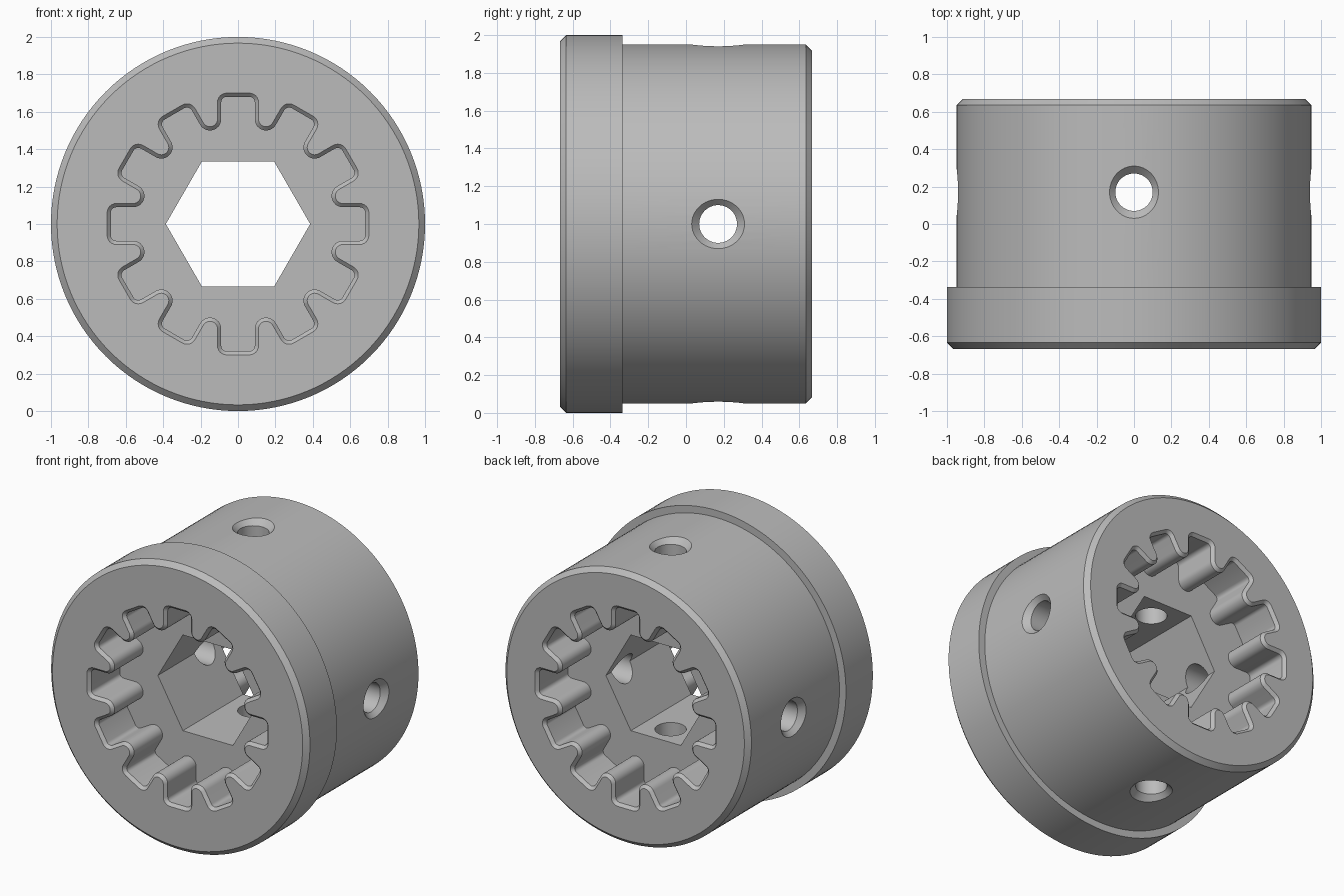
import bpy, bmesh, math
from math import sin, cos, pi

cube = bpy.data.objects.get("Cube")
if cube:
    bpy.data.objects.remove(cube, do_unlink=True)

CENTRE_Z = 1.0
HALF = 0.667      # half of the length along y
FLOOR = 0.333     # half thickness of the web between the pockets


def loft(name, rings):
    """Closed solid through rings of equal point count."""
    bm = bmesh.new()
    loops = [[bm.verts.new(p) for p in ring] for ring in rings]
    n = len(loops[0])
    for a, b in zip(loops, loops[1:]):
        for i in range(n):
            j = (i + 1) % n
            bm.faces.new((a[i], a[j], b[j], b[i]))
    bm.faces.new(loops[0])
    bm.faces.new(loops[-1])
    bmesh.ops.recalc_face_normals(bm, faces=bm.faces)
    mesh = bpy.data.meshes.new(name)
    bm.to_mesh(mesh)
    bm.free()
    obj = bpy.data.objects.new(name, mesh)
    bpy.context.collection.objects.link(obj)
    return obj


def circle(r, n):
    return [(r * cos(2 * pi * i / n), r * sin(2 * pi * i / n)) for i in range(n)]


def along_y(outline, y):
    return [(x, y, CENTRE_Z + z) for x, z in outline]


def spline_outline(o, slots=12):
    """Twelve straight slots with rounded teeth, grown outward by o."""
    half, top, corner = 0.09 + o, 0.68 + o, 0.03 + o
    pitch = pi / slots
    tip_c = 0.58
    tip_r = tip_c * sin(pitch) - half
    side = []
    # slot corner, then half of the rounded tooth tip
    for k in range(7):
        a = pi / 2 * (1 - k / 6)
        side.append((half - corner + corner * cos(a), top - corner + corner * sin(a)))
    for k in range(8):
        a = pi + (pi / 2 - pitch) * k / 7
        side.append((tip_c * sin(pitch) + tip_r * cos(a), tip_c * cos(pitch) + tip_r * sin(a)))
    slot = [(-u, v) for u, v in reversed(side[:-1])] + side
    points = []
    for s in range(slots):
        t = 2 * pitch * s
        points += [(u * cos(t) + v * sin(t), v * cos(t) - u * sin(t)) for u, v in slot]
    return points


def cut(target, cutter):
    mod = target.modifiers.new("cut", 'BOOLEAN')
    mod.operation = 'DIFFERENCE'
    mod.solver = 'EXACT'
    mod.object = cutter
    cutter.hide_render = True
    bpy.context.view_layer.objects.active = target
    bpy.ops.object.modifier_apply(modifier=mod.name)
    bpy.data.objects.remove(cutter, do_unlink=True)


# Turned body with a wider front flange and chamfered ends
profile = [(-HALF, 0.967), (-0.634, 1.0), (-0.337, 1.0),
           (-0.337, 0.95), (0.635, 0.95), (HALF, 0.918)]
body = loft("coupling_sleeve", [along_y(circle(r, 128), y) for y, r in profile])

# Splined pockets with chamfered mouths, front and back
for side in (-1, 1):
    steps = [(FLOOR, 0.0), (HALF - 0.02, 0.0), (HALF + 0.01, 0.03)]
    cut(body, loft("pocket_cutter", [along_y(spline_outline(o), side * y) for y, o in steps]))

# Hexagonal bore through the web
cut(body, loft("hex_cutter", [along_y(circle(0.386, 6), y) for y in (-0.5, 0.5)]))

# Countersunk cross holes, vertical and sideways
drill = [(-1.02, 0.21), (-0.91, 0.1), (0.91, 0.1), (1.02, 0.21)]
for vertical in (True, False):
    rings = []
    for d, r in drill:
        if vertical:
            rings.append([(a, 0.17 + b, CENTRE_Z + d) for a, b in circle(r, 48)])
        else:
            rings.append([(d, 0.17 + b, CENTRE_Z + a) for a, b in circle(r, 48)])
    cut(body, loft("drill_cutter", rings))

# Plain grey metal
grey = bpy.data.materials.new("plain_grey")
grey.use_nodes = True
colour = (0.5, 0.5, 0.5, 1.0)
grey.diffuse_color = colour
grey.node_tree.nodes["Principled BSDF"].inputs["Base Color"].default_value = colour
body.data.materials.clear()
body.data.materials.append(grey)

bpy.ops.object.select_all(action='DESELECT')
body.select_set(True)
bpy.context.view_layer.objects.active = body
bpy.ops.object.shade_smooth_by_angle(angle=math.radians(30))
